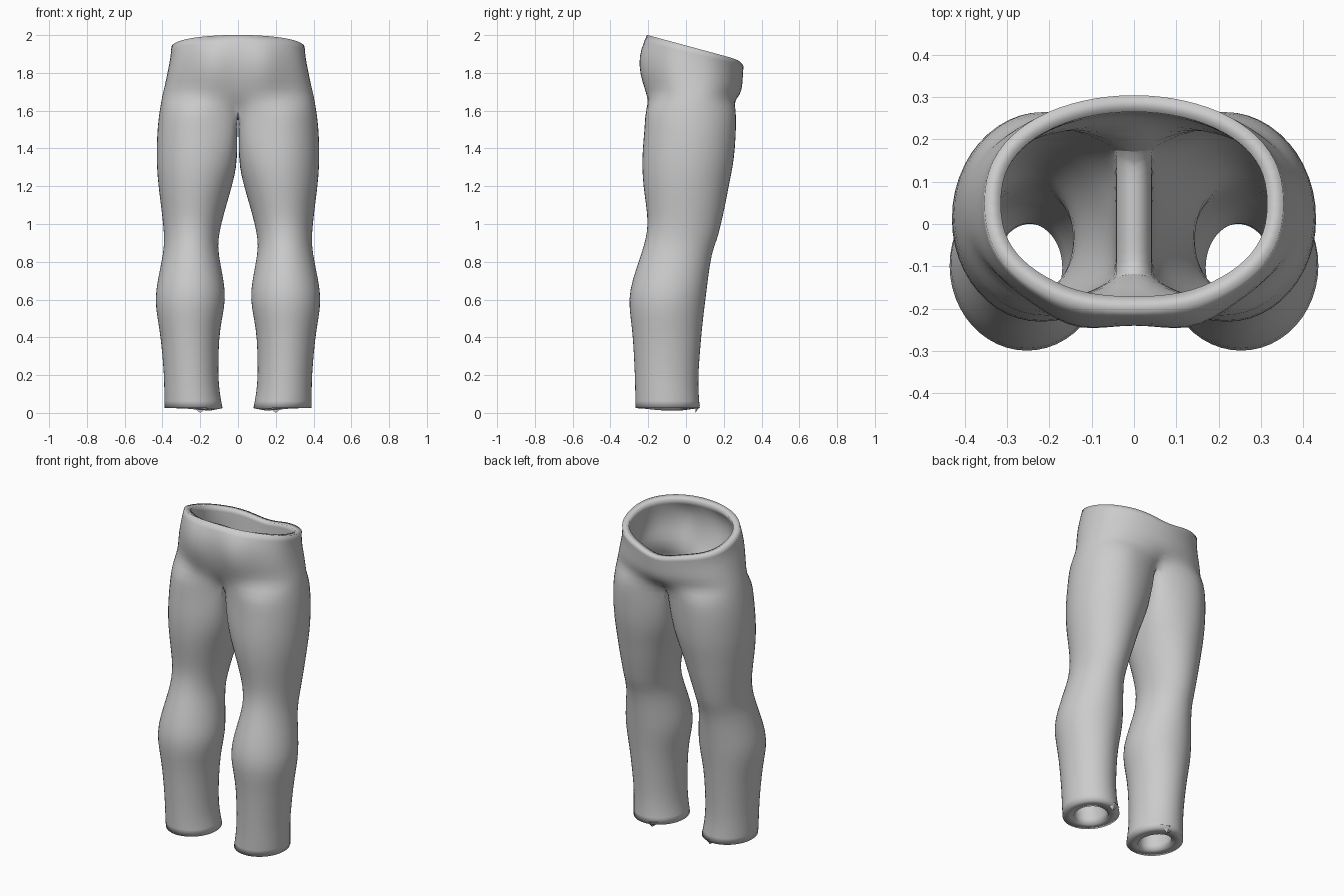
import bpy, bmesh
from math import sin, cos, radians, exp, copysign

if "Cube" in bpy.data.objects:
    bpy.data.objects.remove(bpy.data.objects["Cube"], do_unlink=True)

cloth = bpy.data.materials.new("grey cloth")
cloth.use_nodes = True
GREY = (0.6, 0.6, 0.6, 1)
cloth.diffuse_color = GREY
cloth.node_tree.nodes["Principled BSDF"].inputs["Base Color"].default_value = GREY

STEP = 15            # degrees between points of a ring
SEAM = 135           # beyond this angle a leg ring belongs to the inner thigh

# Leg rings: height, inner x, outer x, front y, back y, inner flatness
LEG = [(0.025, 0.08, 0.39, -0.27, 0.075, 1), (0.1, 0.095, 0.392, -0.27, 0.068, 1),
       (0.2, 0.105, 0.392, -0.272, 0.065, 1), (0.4, 0.10, 0.41, -0.282, 0.082, 1),
       (0.5, 0.083, 0.428, -0.295, 0.092, 1), (0.6, 0.063, 0.442, -0.306, 0.105, 1),
       (0.7, 0.073, 0.428, -0.288, 0.117, 1), (0.85, 0.105, 0.395, -0.235, 0.137, 1),
       (0.92, 0.103, 0.392, -0.215, 0.168, 1), (1.0, 0.088, 0.397, -0.202, 0.187, 1),
       (1.1, 0.06, 0.41, -0.213, 0.21, 1), (1.2, 0.03, 0.423, -0.228, 0.228, 1),
       (1.3, 0.008, 0.432, -0.235, 0.25, 1.1), (1.4, 0.004, 0.433, -0.232, 0.262, 1.25),
       (1.52, 0.004, 0.428, -0.22, 0.268, 1.4), (1.61, 0, 0.415, -0.218, 0.268, 1.5)]

# Hip rings: height, half width, front y, back y, seat bulge, rim slope
HIP = [(1.67, 0.405, -0.2, 0.272, 0.015, 0.1), (1.74, 0.388, -0.225, 0.297, 0.025, 0.3),
       (1.81, 0.374, -0.24, 0.3, 0.028, 0.5), (1.88, 0.36, -0.235, 0.303, 0.022, 0.8),
       (1.945, 0.355, -0.208, 0.305, 0, 1)]


def leg_ring(z, x_in, x_out, y0, y1, flat):
    cx, rx, cy, ry = (x_in + x_out) / 2, (x_out - x_in) / 2, (y0 + y1) / 2, (y1 - y0) / 2
    points = []
    for a in range(-SEAM, 360 - SEAM, STEP):
        c = cos(radians(a))
        x = max(x_in, cx + rx * c * (flat if c < 0 else 1))
        inner = a > SEAM and x_in == 0
        points.append((x, cy + ry * sin(radians(a)), z - 0.03 * inner))
    return points


def hip_ring(z, rx, y0, y1, bulge, slope):
    cy, ry = (y0 + y1) / 2, (y1 - y0) / 2
    points = []
    for a in range(-SEAM, SEAM + 1, STEP):
        b = radians(a * 90 / SEAM)
        x = 0 if abs(a) == SEAM else rx * cos(b)
        y = cy + ry * copysign(abs(sin(b)) ** 0.85, b)
        drop = 0.27 * y
        if y < 0:
            y -= bulge * exp(-((x - 0.14) / 0.08) ** 2)
        else:
            drop += 0.03 * exp(-(x / 0.12) ** 2)
        points.append((x, y, z - slope * drop))
    return points


def mirrored(name, bm):
    mesh = bpy.data.meshes.new(name)
    bm.to_mesh(mesh)
    bm.free()
    mesh.materials.append(cloth)
    obj = bpy.data.objects.new(name, mesh)
    bpy.context.collection.objects.link(obj)
    mirror = obj.modifiers.new("mirror", "MIRROR")
    mirror.merge_threshold = 0.0005
    return obj


# Trousers: one leg lofted into half of the hips, then mirrored
bm = bmesh.new()
rings = [[bm.verts.new(p) for p in leg_ring(*r)] for r in LEG]
rings += [[bm.verts.new(p) for p in hip_ring(*r)] for r in HIP]
for low, high in zip(rings, rings[1:]):
    closed = len(low) == len(high) == len(rings[0])
    for i in range(len(high) if closed else len(high) - 1):
        j = (i + 1) % len(low)
        bm.faces.new((low[i], low[j], high[j], high[i]))
trousers = mirrored("trousers", bm)

# Cloth wall, thicker towards the ankles
wall = trousers.vertex_groups.new(name="wall")
for v in trousers.data.vertices:
    wall.add([v.index], 1 if v.co.z < 0.3 else 0.6, "REPLACE")
trousers.modifiers.new("smooth", "SUBSURF").levels = 1
trousers.modifiers["smooth"].render_levels = 1
solid = trousers.modifiers.new("thickness", "SOLIDIFY")
solid.thickness = 0.065
solid.offset = -1
solid.vertex_group = "wall"

# Torn points hanging from the back of the hems
bm = bmesh.new()
top = [bm.verts.new(p) for p in ((0.15, 0.05, 0.04), (0.25, 0.05, 0.04), (0.2, 0.075, 0.04))]
tip = bm.verts.new((0.2, 0.05, 0))
bm.faces.new(top)
for i in range(3):
    bm.faces.new((top[i], tip, top[(i + 1) % 3]))
bmesh.ops.recalc_face_normals(bm, faces=bm.faces)
mirrored("hem_points", bm)

# Smooth shading with sharp rims
bpy.ops.object.select_all(action="DESELECT")
trousers.select_set(True)
bpy.context.view_layer.objects.active = trousers
bpy.ops.object.shade_smooth_by_angle(angle=radians(50))
